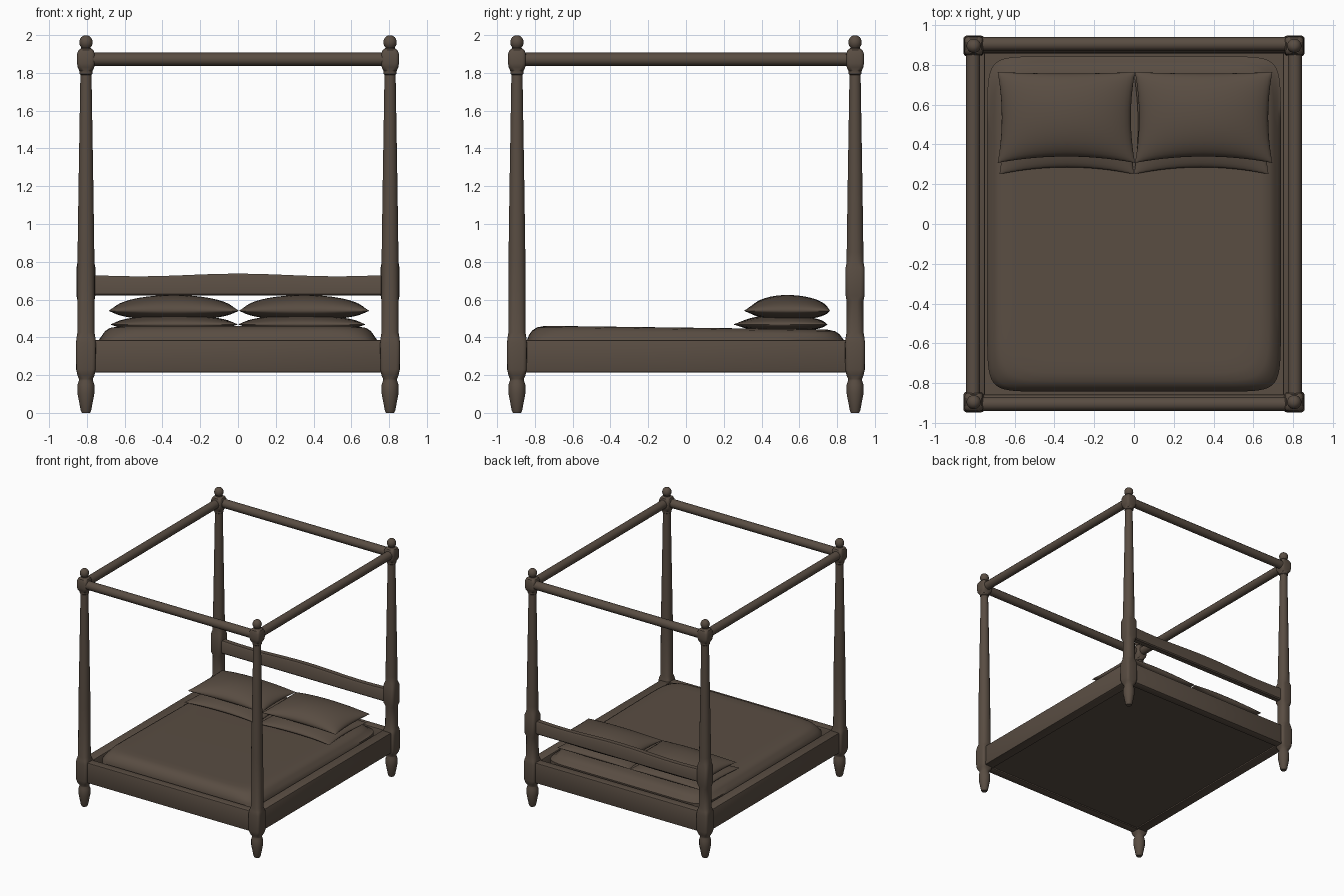
import bpy, bmesh, math
from mathutils import Matrix

default = bpy.data.objects.get("Cube")
if default:
    bpy.data.objects.remove(default, do_unlink=True)

BROWN = (0.10, 0.074, 0.055, 1)
wood = bpy.data.materials.new("dark_brown")
wood.use_nodes = True
wood.diffuse_color = BROWN
bsdf = next(n for n in wood.node_tree.nodes if n.type == 'BSDF_PRINCIPLED')
bsdf.inputs["Base Color"].default_value = BROWN

POST_X, POST_Y = 0.805, 0.895


def finish(name, bm, angle=35):
    bmesh.ops.recalc_face_normals(bm, faces=bm.faces)
    mesh = bpy.data.meshes.new(name)
    bm.to_mesh(mesh)
    bm.free()
    mesh.materials.append(wood)
    ob = bpy.data.objects.new(name, mesh)
    bpy.context.collection.objects.link(ob)
    bpy.ops.object.select_all(action='DESELECT')
    ob.select_set(True)
    bpy.context.view_layer.objects.active = ob
    bpy.ops.object.shade_smooth_by_angle(angle=math.radians(angle))
    return ob


def loft(sections, segments, cx=0, cy=0):
    """Stack superellipse rings: (z, half x, half y, exponent)."""
    bm = bmesh.new()
    rings = []
    for z, rx, ry, n in sections:
        ring = []
        for i in range(segments):
            a = math.tau * (i + 0.5) / segments
            c, s = math.cos(a), math.sin(a)
            x = math.copysign(abs(c) ** (2 / n), c) * rx
            y = math.copysign(abs(s) ** (2 / n), s) * ry
            ring.append(bm.verts.new((cx + x, cy + y, z)))
        rings.append(ring)
    for a, b in zip(rings, rings[1:]):
        for i in range(segments):
            j = (i + 1) % segments
            bm.faces.new((a[i], a[j], b[j], b[i]))
    bm.faces.new(rings[0])
    bm.faces.new(rings[-1])
    return bm


def box(name, size, center, bevel=0.008):
    bm = bmesh.new()
    bmesh.ops.create_cube(bm, size=1, matrix=Matrix.Translation(center) @ Matrix.Diagonal((*size, 1)))
    if bevel:
        bmesh.ops.bevel(bm, geom=bm.edges[:], offset=bevel, segments=2, profile=0.5, affect='EDGES')
    return finish(name, bm)


# Turned posts: (z, radius, squareness), round where squareness is 2
FOOT = [(0, .022, 2), (.012, .028, 2), (.10, .045, 2), (.15, .045, 2), (.17, .038, 2), (.18, .038, 2)]
BLOCK = [(.20, .046, 4), (.23, .052, 6), (.37, .053, 6), (.40, .050, 4), (.425, .046, 2.4)]
HEAD_BLOCK = [(.59, .045, 2.4), (.62, .050, 5), (.77, .050, 5), (.80, .045, 2.4)]
SHAFT = [(.85, .045, 2.2), (1.2, .040, 2), (1.79, .030, 2), (1.795, .036, 2), (1.81, .036, 2)]
TOP = [(1.83, .044, 5), (1.85, .047, 6), (1.90, .047, 6), (1.92, .040, 4), (1.93, .026, 2)]
BALL = [(1.962 + .038 * math.sin(t), .036 * math.cos(t), 2)
        for t in (math.radians(d) for d in range(-45, 90, 15))]

for sx, side in ((1, "left"), (-1, "right")):
    for sy, end in ((-1, "front"), (1, "back")):
        profile = FOOT + BLOCK + (HEAD_BLOCK if sy > 0 else []) + SHAFT + TOP + BALL
        bm = loft([(z, r, r, n) for z, r, n in profile], 16, sx * POST_X, sy * POST_Y)
        finish(f"{end}_{side}_post", bm)


# Canopy rails
def canopy_rail(name, length, center, axis):
    bm = bmesh.new()
    turn = Matrix.Rotation(math.pi / 2, 4, axis)
    bmesh.ops.create_cone(bm, cap_ends=True, segments=12, radius1=.035, radius2=.035,
                          depth=length, matrix=Matrix.Translation(center) @ turn)
    finish(name, bm)


for s, side, end in ((1, "left", "back"), (-1, "right", "front")):
    canopy_rail(f"{side}_canopy_rail", 2 * POST_Y, (s * .808, 0, 1.872), 'X')
    canopy_rail(f"{end}_canopy_rail", 2 * POST_X, (0, s * .904, 1.872), 'Y')
    # Bed frame
    box(f"{side}_frame_rail", (.085, 2 * POST_Y, .172), (s * .792, 0, .30))
    box(f"{end}_frame_rail", (2 * POST_X, .07, .172), (0, s * .892, .30))

box("base_panel", (1.55, 1.74, .02), (0, 0, .235), 0)

# Headboard rail with a gently waved top edge
bm = bmesh.new()
rows = []
STEPS = 32
for i in range(STEPS + 1):
    x = POST_X * (2 * i / STEPS - 1)
    top = .730 + .007 * math.cos(x * math.tau / 1.05)
    outline = [(.862, .63), (.87, .622), (.91, .622), (.918, .63),
               (.918, top - .012), (.91, top), (.87, top), (.862, top - .012)]
    rows.append([bm.verts.new((x, y, z)) for y, z in outline])
for a, b in zip(rows, rows[1:]):
    for k in range(8):
        m = (k + 1) % 8
        bm.faces.new((a[k], a[m], b[m], b[k]))
bm.faces.new(rows[0])
bm.faces.new(rows[-1])
finish("headboard_rail", bm)

# Mattress, a little higher at the foot end
bm = loft([(.25, .738, .842, 14), (.385, .738, .842, 14), (.41, .722, .832, 12), (.435, .705, .815, 11),
           (.452, .68, .79, 10), (.460, .64, .75, 9), (.461, .58, .69, 9)], 96)
for v in bm.verts:
    if v.co.z > .4:
        v.co.z -= .013 * (v.co.y + .75)
finish("mattress", bm, 50)


# Pillows: two domed grids joined at a pinched seam
def pillow(name, center, half, up, down):
    bm = bmesh.new()
    for height in (up, -down):
        grid = bmesh.ops.create_grid(bm, x_segments=20, y_segments=20, size=1)
        for vert in grid["verts"]:
            u = math.sin(vert.co.x * math.pi / 2)
            v = math.sin(vert.co.y * math.pi / 2)
            dome = (max(0, 1 - u ** 2) * max(0, 1 - v ** 2)) ** .5
            pinch = .14 if v < 0 else .03
            vert.co = (center[0] + half[0] * u * (1 - .06 * (1 - v * v)),
                       center[1] + half[1] * v * (1 - pinch * (1 - u * u)),
                       center[2] + height * dome)
    bmesh.ops.remove_doubles(bm, verts=bm.verts, dist=.0005)
    finish(name, bm, 60)


for s, side in ((1, "left"), (-1, "right")):
    pillow(f"{side}_lower_pillow", (s * .338, .50, .468), (.338, .25), .05, .04)
    pillow(f"{side}_upper_pillow", (s * .345 + .005, .535, .54), (.345, .228), .084, .05)
